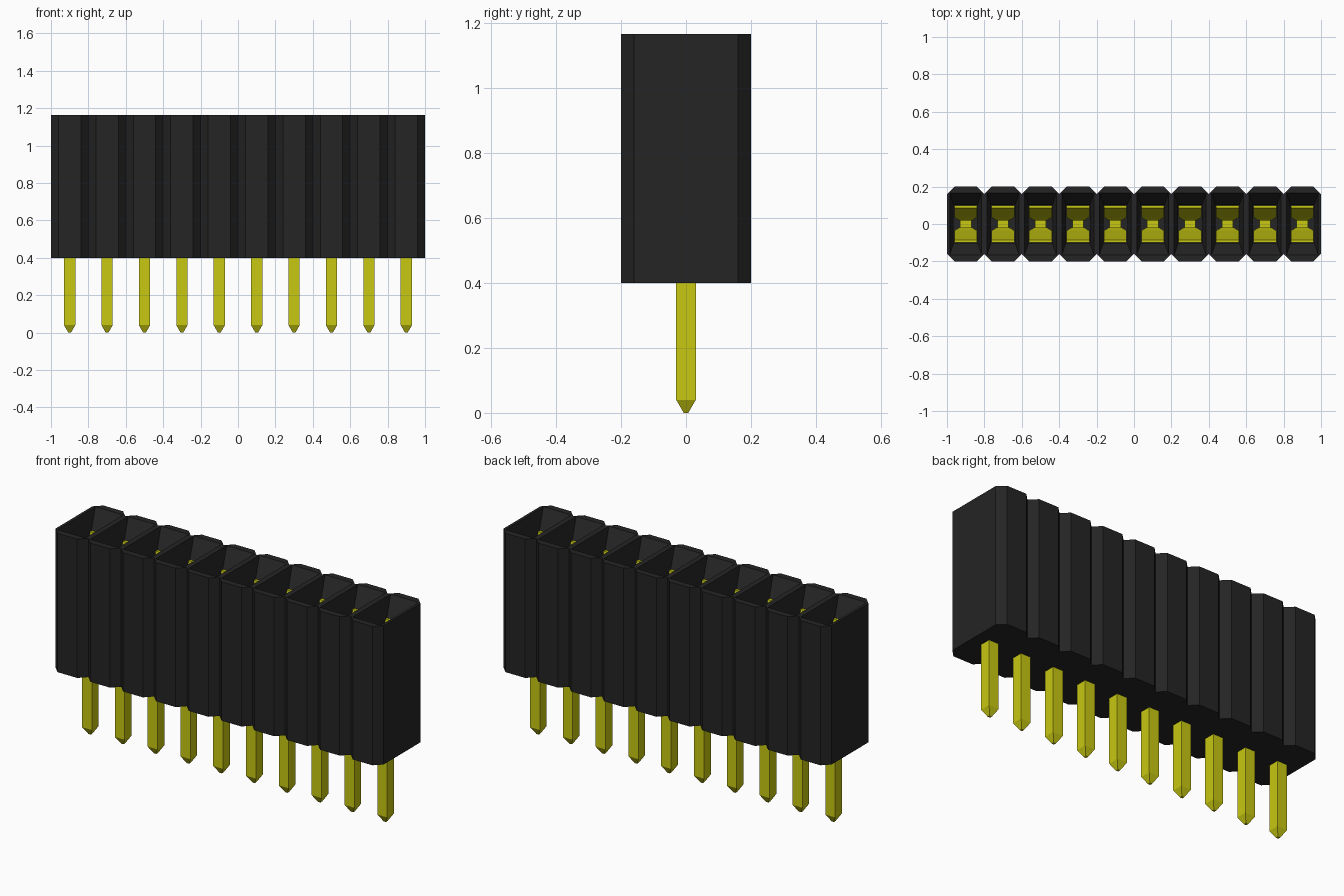
import bpy, bmesh

cube = bpy.data.objects.get("Cube")
if cube:
    bpy.data.objects.remove(cube, do_unlink=True)

COUNT, PITCH = 10, 0.2
BASE, TOP, FLOOR = 0.4, 1.165, 0.46
CENTRES = [(i - (COUNT - 1) / 2) * PITCH for i in range(COUNT)]


def material(name, colour, rough):
    m = bpy.data.materials.new(name)
    m.use_nodes = True
    m.diffuse_color = (*colour, 1)
    b = m.node_tree.nodes["Principled BSDF"]
    b.inputs["Base Color"].default_value = (*colour, 1)
    b.inputs["Roughness"].default_value = rough
    return m


BLACK = material("black plastic", (0.018, 0.018, 0.018), 0.6)
GOLD = material("yellow metal", (0.58, 0.58, 0.006), 0.5)


def finish(bm, name, mat):
    bmesh.ops.remove_doubles(bm, verts=bm.verts[:], dist=1e-5)
    bmesh.ops.recalc_face_normals(bm, faces=bm.faces[:])
    mesh = bpy.data.meshes.new(name)
    bm.to_mesh(mesh)
    bm.free()
    mesh.materials.append(mat)
    ob = bpy.data.objects.new(name, mesh)
    bpy.context.collection.objects.link(ob)
    return ob


def octagon(hx, hy, cut):
    return [(hx, cut - hy), (hx, hy - cut), (hx - cut, hy), (cut - hx, hy),
            (-hx, hy - cut), (-hx, cut - hy), (cut - hx, -hy), (hx - cut, -hy)]


def loft(bm, cx, rings, skip=()):
    """Join (outline, z) rings and cap both ends; skip holds (level, side) pairs."""
    loops = [[bm.verts.new((cx + x, y, z)) for x, y in pts] for pts, z in rings]
    n = len(loops[0])
    for lv, (a, b) in enumerate(zip(loops, loops[1:])):
        for k in range(n):
            j = (k + 1) % n
            if (lv, k) in skip:
                continue
            # coincident corner points give triangles or no face at all
            quad = []
            for v in (a[k], a[j], b[j], b[k]):
                if all((v.co - q.co).length > 1e-6 for q in quad):
                    quad.append(v)
            if len(quad) > 2:
                bm.faces.new(quad)
    for loop in (loops[0], loops[-1]):
        cap = []
        for v in loop:
            if all((v.co - q.co).length > 1e-6 for q in cap):
                cap.append(v)
        bm.faces.new(cap)


# Housing: chamfered cells in a row, each with a funnel and a deep pocket
bm = bmesh.new()
outer = octagon(0.1, 0.2, 0.04)
for i, cx in enumerate(CENTRES):
    skip = set()
    if i < COUNT - 1:
        skip.add((0, 0))
    if i > 0:
        skip.add((0, 4))
    loft(bm, cx, [(outer, BASE), (outer, TOP),
                  (octagon(0.085, 0.165, 0), TOP),
                  (octagon(0.064, 0.102, 0), TOP - 0.1),
                  (octagon(0.064, 0.102, 0), FLOOR)], skip)
finish(bm, "socket_housing", BLACK)

# Pins: square posts with a tapered tip, rising into the pocket
bm = bmesh.new()
for cx in CENTRES:
    sq = lambda h: [(h, -h), (h, h), (-h, h), (-h, -h)]
    loft(bm, cx, [(sq(0.007), 0), (sq(0.03), 0.04), (sq(0.03), 0.56)])
finish(bm, "pins", GOLD)

# Spring contacts: a mirrored pair of bent leaves per pocket (y, z, half width)
LEAF = [(0.100, TOP - 0.10, 0.061), (0.085, TOP - 0.10, 0.061),
        (0.036, TOP - 0.34, 0.061), (0.018, TOP - 0.40, 0.032),
        (0.060, TOP - 0.56, 0.032), (0.030, 0.50, 0.030)]
bm = bmesh.new()
for cx in CENTRES:
    for s in (-1, 1):
        rows = [[bm.verts.new((cx + d * w, s * y, z)) for d in (-1, 1)]
                for y, z, w in LEAF]
        for a, b in zip(rows, rows[1:]):
            bm.faces.new((a[0], a[1], b[1], b[0]))
finish(bm, "spring_contacts", GOLD)
